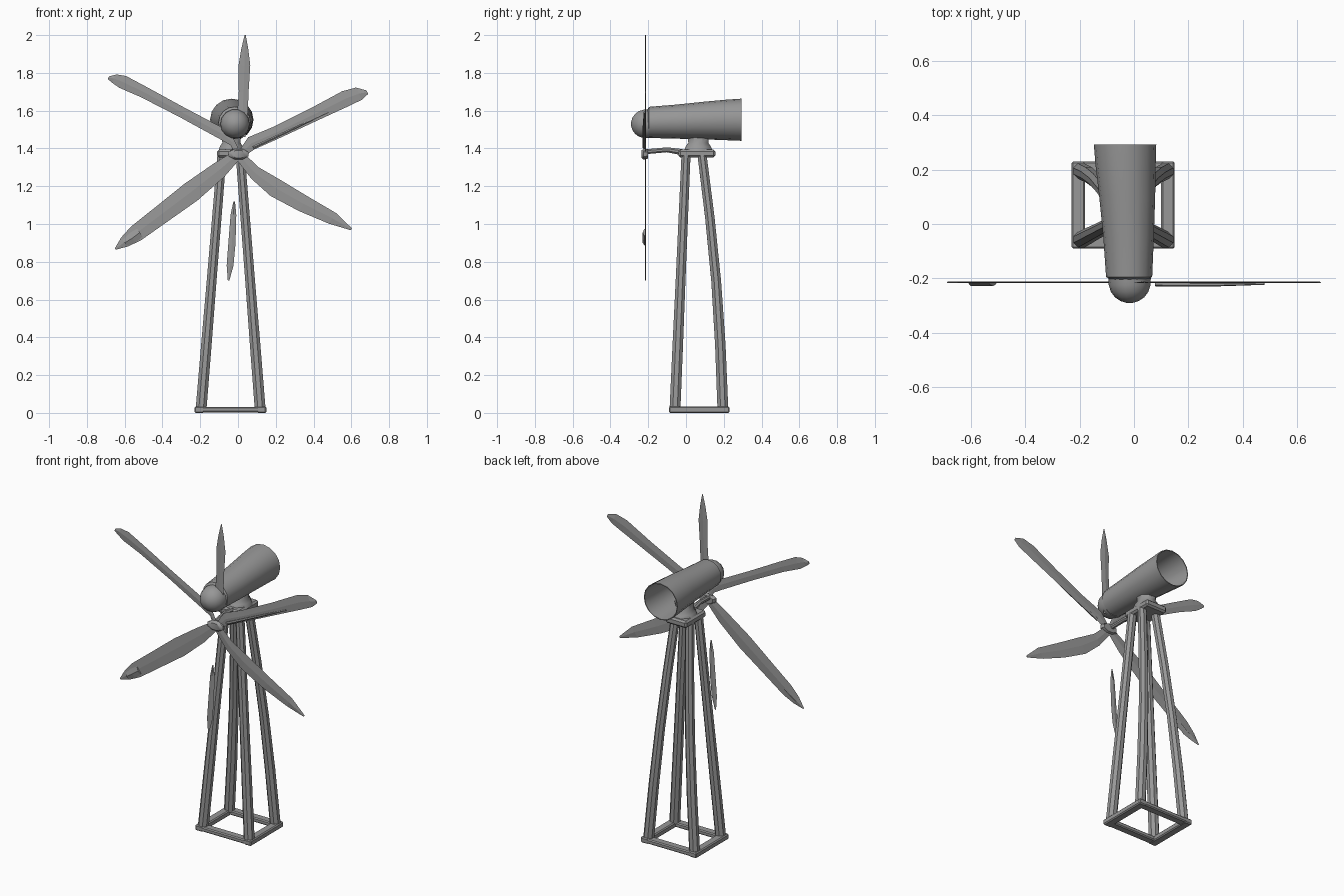
import bpy, bmesh, math
from mathutils import Vector

cube = bpy.data.objects.get("Cube")
if cube:
    bpy.data.objects.remove(cube, do_unlink=True)

GREY = (0.31, 0.31, 0.31, 1)
metal = bpy.data.materials.new("weathered_grey")
metal.use_nodes = True
metal.diffuse_color = GREY
metal.node_tree.nodes["Principled BSDF"].inputs["Base Color"].default_value = GREY


def finish(name, bm, smooth=True):
    """Turn a bmesh into a named, coloured object."""
    bmesh.ops.recalc_face_normals(bm, faces=bm.faces)
    mesh = bpy.data.meshes.new(name)
    bm.to_mesh(mesh)
    bm.free()
    mesh.materials.append(metal)
    obj = bpy.data.objects.new(name, mesh)
    bpy.context.collection.objects.link(obj)
    if smooth:
        bpy.ops.object.select_all(action='DESELECT')
        obj.select_set(True)
        bpy.context.view_layer.objects.active = obj
        bpy.ops.object.shade_smooth_by_angle(angle=math.radians(40))
    return obj


def loft(name, rings, smooth=True):
    """Skin a list of vertex rings and cap both ends."""
    bm = bmesh.new()
    loops = [[bm.verts.new(p) for p in ring] for ring in rings]
    n = len(loops[0])
    for a, b in zip(loops, loops[1:]):
        for i in range(n):
            j = (i + 1) % n
            bm.faces.new((a[i], a[j], b[j], b[i]))
    bm.faces.new(loops[0])
    bm.faces.new(loops[-1])
    return finish(name, bm, smooth)


def ring(centre, u, v, sides, turn=0.0):
    angles = [math.tau * (i + turn) / sides for i in range(sides)]
    return [Vector(centre) + u * math.cos(a) + v * math.sin(a) for a in angles]


def tube(name, path, radii, sides=8):
    """Round bar through a few points."""
    pts = [Vector(p) for p in path]
    axis = (pts[-1] - pts[0]).normalized()
    side = Vector((0, 1, 0)) if abs(axis.y) < 0.7 else Vector((1, 0, 0))
    u = axis.cross(side).normalized()
    v = axis.cross(u)
    return loft(name, [ring(p, u * r, v * r, sides, 0.5) for p, r in zip(pts, radii)])


def box(name, lo, hi, bevel=0.006):
    lo, hi = Vector(lo), Vector(hi)
    bm = bmesh.new()
    bmesh.ops.create_cube(bm, size=1)
    for vert in bm.verts:
        vert.co = (lo + hi) / 2 + vert.co * (hi - lo)
    bmesh.ops.bevel(bm, geom=bm.edges[:], offset=bevel, segments=1, affect='EDGES')
    return finish(name, bm, False)


def blade(name, stations, y=-0.215, thick=0.003):
    """Thin diamond-section blade from (x, z, half width) stations."""
    first, last = Vector(stations[0][:2]), Vector(stations[-1][:2])
    d = (last - first).normalized()
    across = Vector((-d.y, 0, d.x))
    depth = Vector((0, thick, 0))
    return loft(name, [ring((x, y, z), across * w, depth, 4) for x, z, w in stations], False)


# Square base frame
L, R, F, B = -0.23, 0.15, -0.09, 0.23
W, H = 0.05, 0.034
box("base_left_rail", (R - W, F, 0), (R, B, H))
box("base_right_rail", (L, F, 0), (L + W, B, H))
box("base_front_rail", (L + W / 2, F, 0.003), (R - W / 2, F + W, H - 0.003))
box("base_back_rail", (L + W / 2, B - W, 0.003), (R - W / 2, B, H - 0.003))

# Four tapering legs, back pair bowed outward
for xs, x0, x1 in (("left", 0.117, 0.012), ("right", -0.195, -0.085)):
    for ys, y0, y1, bow in (("front", -0.058, 0.0, 0.0), ("back", 0.195, 0.085, 0.02)):
        path = [(x0 + (x1 - x0) * t, y0 + (y1 - y0) * t + bow * math.sin(math.pi * t),
                 0.025 + 1.34 * t) for t in (0, 0.25, 0.5, 0.75, 1)]
        tube(ys + "_" + xs + "_leg", path, (0.031, 0.03, 0.028, 0.027, 0.026))

# Head platform, neck and the arm that carries the hub
box("platform", (-0.11, -0.04, 1.352), (0.035, 0.155, 1.395), 0.01)
X, Y = Vector((1, 0, 0)), Vector((0, 1, 0))
loft("neck", [ring((-0.035, 0.065, z), X * r, Y * r * 1.1, 8, 0.5)
              for z, r in ((1.385, 0.075), (1.41, 0.066), (1.43, 0.052), (1.47, 0.055))])
tube("hub_arm", [(-0.025, -0.02, 1.38), (-0.02, -0.1, 1.393), (-0.01, -0.22, 1.382)],
     (0.018, 0.014, 0.014))
loft("hub", [ring((0.003, y, 1.37), X * 0.057 * s, Vector((0, 0, 0.03 * s)), 8, 0.5)
             for y, s in ((-0.2, 0.85), (-0.212, 1), (-0.226, 1), (-0.236, 0.7))])

# Hollow nacelle: up the outside from the neck end, round the rim and back in
Z = Vector((0, 0, 1))
shell = [(-0.205, -0.017, 1.537, 0.07), (-0.195, -0.018, 1.538, 0.085),
         (-0.05, -0.02, 1.542, 0.093), (0.1, -0.025, 1.548, 0.103),
         (0.22, -0.031, 1.551, 0.111), (0.293, -0.033, 1.552, 0.115),
         (0.293, -0.033, 1.552, 0.110), (0.1, -0.025, 1.548, 0.098),
         (-0.18, -0.018, 1.538, 0.08)]
loft("nacelle", [ring((x, y, z), X * r, Z * r * 0.97, 16) for y, x, z, r in shell])

# Rounded nose cone
nose = ((-0.195, 0.078), (-0.225, 0.077), (-0.25, 0.069), (-0.27, 0.054), (-0.284, 0.033), (-0.291, 0.01))
loft("nose_cone", [ring((-0.016, y, 1.53), X * r, Z * r, 14) for y, r in nose])

# Blades
blade("top_blade", [(0.02, 1.46, 0.02), (0.023, 1.57, 0.028), (0.03, 1.7, 0.026),
                    (0.034, 1.84, 0.031), (0.036, 1.93, 0.018), (0.038, 2.0, 0.003)])
blade("upper_right_blade", [(-0.01, 1.39, 0.018), (-0.03, 1.432, 0.018), (-0.08, 1.475, 0.03),
                            (-0.3, 1.593, 0.028), (-0.5, 1.699, 0.031), (-0.61, 1.752, 0.036),
                            (-0.655, 1.77, 0.025), (-0.686, 1.775, 0.008)])
blade("upper_left_blade", [(0.02, 1.375, 0.022), (0.07, 1.427, 0.036), (0.2, 1.483, 0.034),
                           (0.4, 1.579, 0.037), (0.57, 1.664, 0.043), (0.64, 1.69, 0.036),
                           (0.685, 1.698, 0.01)])
blade("lower_right_blade", [(0.0, 1.37, 0.025), (-0.1, 1.285, 0.045), (-0.25, 1.168, 0.056),
                            (-0.4, 1.055, 0.05), (-0.54, 0.95, 0.045), (-0.6, 0.905, 0.03),
                            (-0.65, 0.867, 0.004)])
blade("lower_left_blade", [(0.0, 1.37, 0.025), (0.09, 1.27, 0.036), (0.2, 1.19, 0.05),
                           (0.35, 1.105, 0.045), (0.5, 1.03, 0.034), (0.6, 0.972, 0.006)])
blade("bottom_blade", [(-0.02, 1.12, 0.004), (-0.024, 1.05, 0.015), (-0.032, 0.9, 0.019),
                       (-0.042, 0.78, 0.018), (-0.05, 0.7, 0.004)])

# Stiffener along one blade and the folded tip on another
tube("blade_spar", [(0.08, -0.221, 1.405), (0.3, -0.223, 1.508), (0.48, -0.22, 1.592)],
     (0.009, 0.007, 0.004), 6)
blade("folded_tip", [(-0.52, 0.955, 0.025), (-0.56, 0.925, 0.03), (-0.6, 0.9, 0.018)], -0.22, 0.009)
